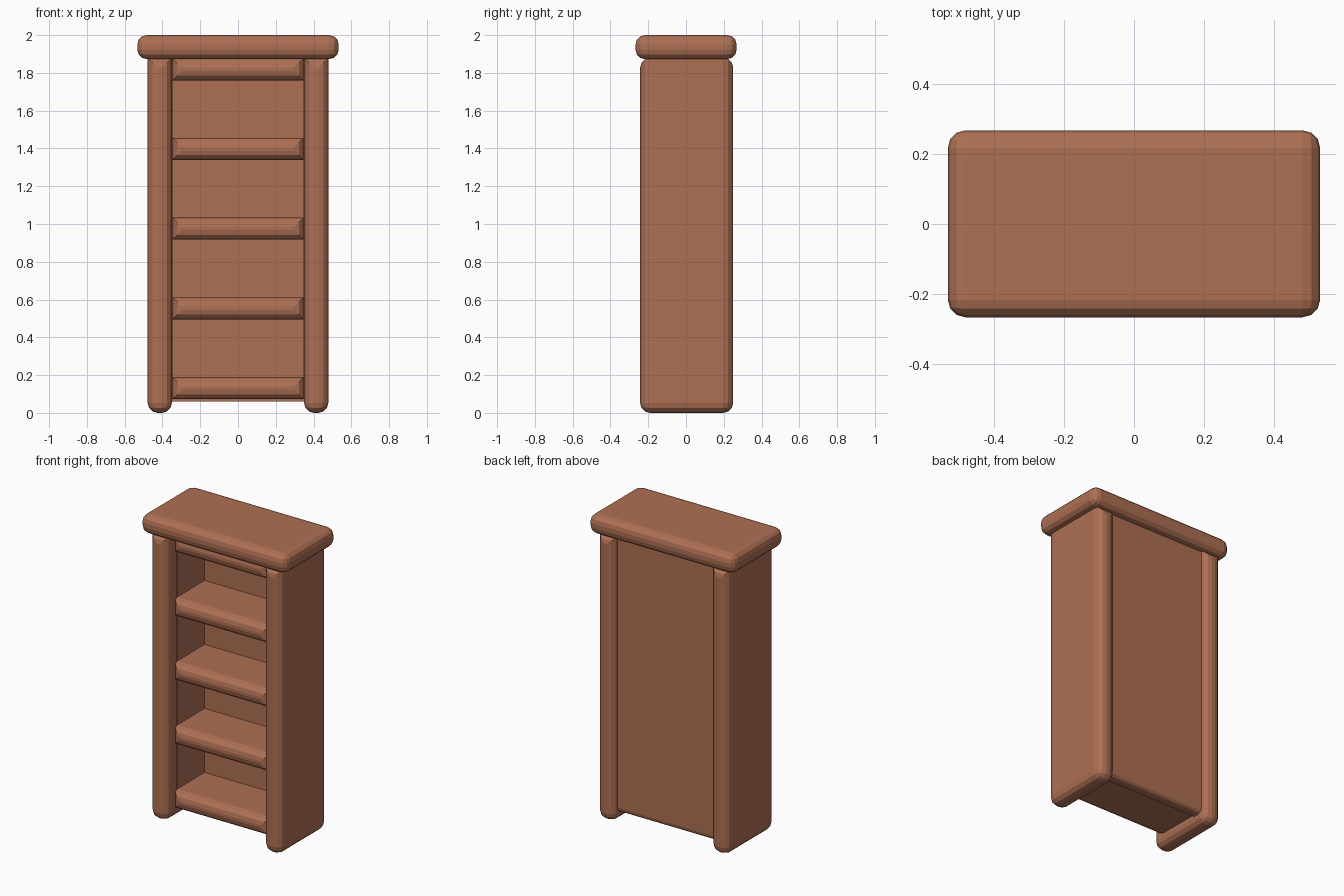
import bpy
import bmesh

cube = bpy.data.objects.get("Cube")
if cube:
    bpy.data.objects.remove(cube, do_unlink=True)

# Warm brown wood
wood = bpy.data.materials.new("brown_wood")
wood.use_nodes = True
colour = (0.42, 0.162, 0.088, 1)
wood.diffuse_color = colour
wood.node_tree.nodes["Principled BSDF"].inputs["Base Color"].default_value = colour


def board(name, x, y, z, rounded, bevel=0.05):
    """Board spanning (min, max) ranges; rounded(face directions) picks the edges to round."""
    bm = bmesh.new()
    bmesh.ops.create_cube(bm, size=1)
    for v in bm.verts:
        v.co = [a + (b - a) * (c + 0.5) for (a, b), c in zip((x, y, z), v.co)]
    bm.normal_update()
    edges = [e for e in bm.edges
             if rounded(e.link_faces[0].normal + e.link_faces[1].normal)]
    if edges:
        bmesh.ops.bevel(bm, geom=edges, offset=bevel, segments=3,
                        profile=0.5, affect="EDGES")
    mesh = bpy.data.meshes.new(name)
    bm.to_mesh(mesh)
    bm.free()
    mesh.materials.append(wood)
    obj = bpy.data.objects.new(name, mesh)
    bpy.context.collection.objects.link(obj)


# Rules choosing which edges are rounded, by the way the edge points outward
def every_edge(out):
    return True


def all_but_top_sides(out):
    return not (out.z > 0.5 and abs(out.x) > 0.5)


def front_loop(out):
    return out.y < -0.5


def back_bottom(out):
    return out.z < -0.5 and out.y > 0.5


def no_edge(out):
    return False


# Overhanging top
board("top_slab", (-0.533, 0.533), (-0.267, 0.268), (1.873, 2.0), every_edge)

# Side panels with a thin inner lining
for name, side in (("left", 1), ("right", -1)):
    board(name + "_side", sorted((side * 0.35, side * 0.478)), (-0.243, 0.25),
          (0.0, 1.88), all_but_top_sides, 0.053)
    board(name + "_lining", sorted((side * 0.345, side * 0.4)), (-0.14, 0.16),
          (0.073, 1.9), no_edge)

# Back panel
board("back_panel", (-0.39, 0.39), (0.145, 0.21), (0.06, 1.93), back_bottom, 0.03)

# Evenly spaced shelves with rounded fronts
for i in range(5):
    bottom = 0.073 + i * 0.422
    board(f"shelf_{i + 1}", (-0.347, 0.347), (-0.19, 0.16),
          (bottom, bottom + 0.117), front_loop)
